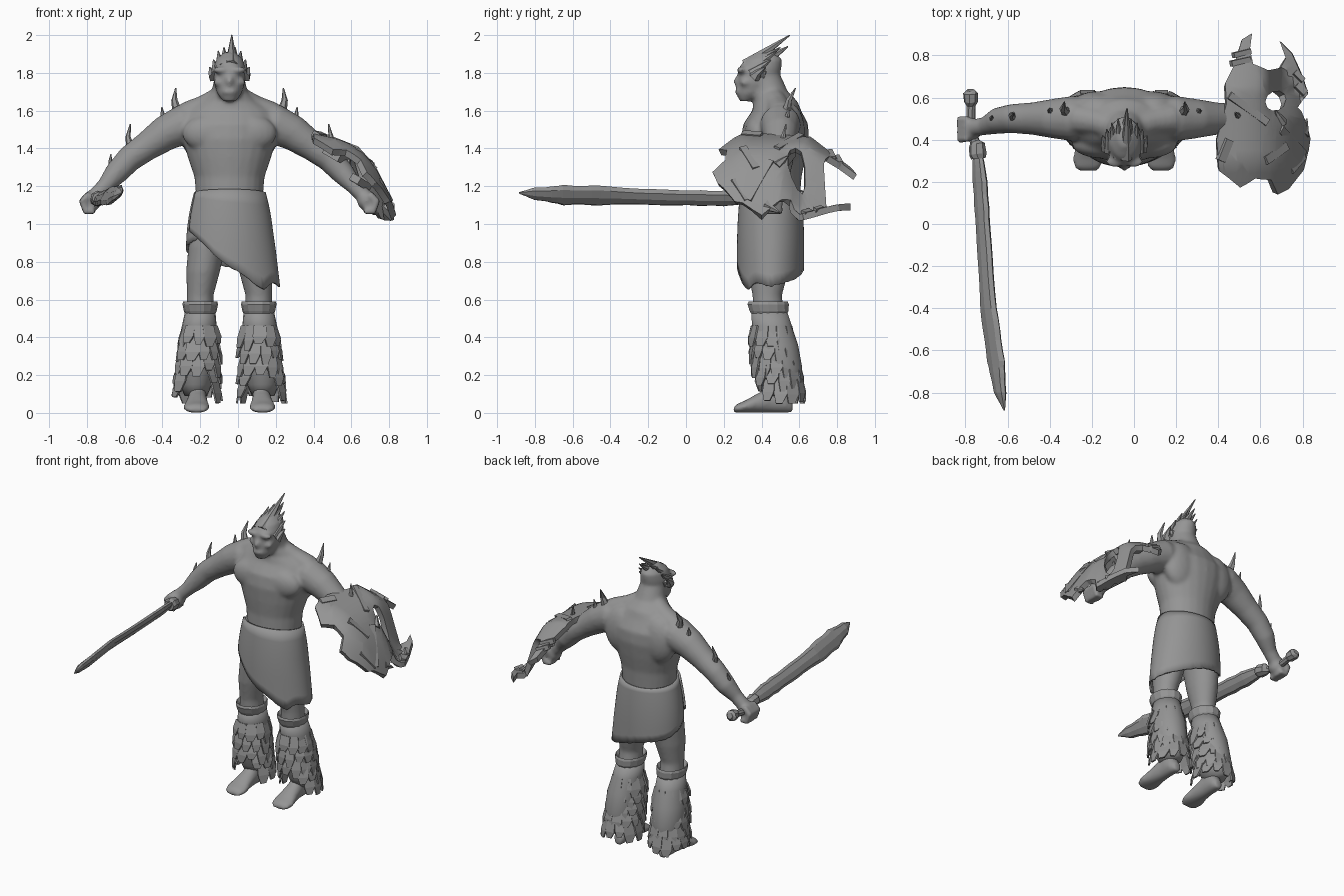
import bpy, bmesh, math, random
from mathutils import Vector as V

random.seed(4)
cube = bpy.data.objects.get("Cube")
if cube:
    bpy.data.objects.remove(cube)

CX = -0.045  # body centre line
grey = bpy.data.materials.new("stone_grey")
grey.use_nodes = True
grey.diffuse_color = (0.3, 0.3, 0.3, 1)
grey.node_tree.nodes["Principled BSDF"].inputs["Base Color"].default_value = grey.diffuse_color


def finish(bm, name, x=0.0, smooth=False):
    bmesh.ops.recalc_face_normals(bm, faces=bm.faces)
    for f in bm.faces:
        f.smooth = smooth
    me = bpy.data.meshes.new(name)
    bm.to_mesh(me)
    bm.free()
    me.materials.append(grey)
    ob = bpy.data.objects.new(name, me)
    bpy.context.collection.objects.link(ob)
    ob.location.x = x
    return ob


def loft(bm, rings, n=16):
    """Skin elliptical rings given as (centre, half axis u, half axis v)."""
    loops = [[bm.verts.new(V(c) + V(u) * math.cos(k * math.tau / n) + V(v) * math.sin(k * math.tau / n))
              for k in range(n)] for c, u, v in rings]
    for a, b in zip(loops, loops[1:]):
        for k in range(n):
            bm.faces.new((a[k], a[k - 1], b[k - 1], b[k]))
    bm.faces.new(loops[0])
    bm.faces.new(loops[-1])


def column(bm, secs, n=24):
    """Sections (z, x, y, half width, half depth)."""
    loft(bm, [((x, y, z), (rx, 0, 0), (0, ry, 0)) for z, x, y, rx, ry in secs], n)


def tube(bm, pts, n=12):
    """Round tube through (x, y, z, radius)."""
    rings = []
    for i, p in enumerate(pts):
        t = V(pts[min(i + 1, len(pts) - 1)][:3]) - V(pts[max(i - 1, 0)][:3])
        u = t.cross(V((0.1, 1, 0.2))).normalized()
        rings.append((p[:3], u * p[3], t.normalized().cross(u) * p[3]))
    loft(bm, rings, n)


def ball(bm, c, r):
    vs = bmesh.ops.create_icosphere(bm, subdivisions=3, radius=1)["verts"]
    for v in vs:
        v.co = V(c) + V(a * b for a, b in zip(v.co, r))


def spike(bm, a, b, r, bend=(0, 0, 0), n=6):
    a, b = V(a), V(b)
    mid = (a + b) / 2 + V(bend)
    tube(bm, [(*a, r), (*mid, r * 0.6), (*b, 0.003)], n)


def box(bm, a, b, w, t, up=(0.5, 0, 0.85)):
    """Plank from a to b, with half width and half thickness."""
    a, b = V(a), V(b)
    side = (b - a).cross(V(up)).normalized()
    top = side.cross(b - a).normalized()
    s = side * w + top * t
    q = side * w - top * t
    ends = [[bm.verts.new(p + d) for d in (s, q, -s, -q)] for p in (a, b)]
    for k in range(4):
        bm.faces.new((ends[0][k], ends[0][k - 1], ends[1][k - 1], ends[1][k]))
    for e in ends:
        bm.faces.new(e)


# Body: torso, head, limbs fused into one skin
bm = bmesh.new()
column(bm, [(.95, 0, .45, .17, .14), (1.15, 0, .455, .178, .15), (1.25, 0, .46, .186, .152),
            (1.35, 0, .465, .22, .168), (1.45, 0, .47, .25, .18), (1.53, 0, .475, .265, .172),
            (1.6, 0, .48, .225, .13), (1.65, 0, .475, .15, .115), (1.7, 0, .445, .095, .095),
            (1.8, 0, .41, .075, .085)])
column(bm, [(1.65, 0, .315, .035, .035), (1.69, 0, .34, .065, .07), (1.75, 0, .38, .084, .11),
            (1.82, 0, .39, .086, .115), (1.87, 0, .41, .072, .10), (1.91, 0, .42, .03, .05)])
ball(bm, (0, .275, 1.755), (.02, .025, .03))
ball(bm, (0, .285, 1.70), (.042, .026, .022))
for s in (-1, 1):
    ball(bm, (s * .045, .295, 1.815), (.045, .028, .018))
    ball(bm, (s * .055, .315, 1.75), (.03, .03, .022))
    ball(bm, (s * .10, .38, 1.48), (.15, .07, .10))
    ball(bm, (s * .13, .55, 1.48), (.13, .08, .16))
    tube(bm, [(s * .05, .46, 1.67, .06), (s * .13, .485, 1.62, .065), (s * .22, .5, 1.575, .075)])
    tube(bm, [(s * x, y, z, r) for x, y, z, r in (
        (.13, .5, 1.52, .1), (.25, .5, 1.525, .108), (.34, .5, 1.48, .094), (.44, .5, 1.41, .077),
        (.53, .5, 1.345, .07), (.60, .49, 1.27, .063), (.66, .465, 1.2, .044), (.72, .455, 1.14, .042))], 16)
    ball(bm, (s * .725, .45, 1.125), (.05, .055, .055))
    for k in range(4):
        y = .405 + .03 * k
        tube(bm, [(s * .74, y, 1.16, .02), (s * .78, y, 1.12, .021), (s * .76, y, 1.065, .02),
                  (s * .715, y, 1.07, .019)], 8)
    column(bm, [(1.0, s * .09, .45, .09, .13), (.88, s * .12, .445, .098, .128), (.75, s * .14, .435, .09, .108),
                (.62, s * .155, .43, .07, .078), (.5, s * .155, .44, .075, .085),
                (.3, s * .165, .47, .07, .08), (.14, s * .17, .48, .05, .06), (.05, s * .17, .49, .048, .06)])
    # Foot, heel to toes
    loft(bm, [((s * x, y, h), (w, 0, 0), (0, 0, h)) for x, y, w, h in (
        (.165, .565, .025, .03), (.168, .53, .045, .055), (.17, .45, .05, .07), (.172, .38, .058, .052),
        (.175, .31, .072, .032), (.175, .27, .066, .024), (.175, .252, .045, .015))])
body = finish(bm, "body", CX, True)
m = body.modifiers.new("fuse", "REMESH")
m.mode = "VOXEL"
m.voxel_size = 0.011
m.use_smooth_shade = True
m = body.modifiers.new("soften", "SMOOTH")
m.iterations = 7

# Crest of broad swept-back spikes
bm = bmesh.new()
for x, y, z in ((.012, .55, 2.0), (.03, .50, 1.935), (.06, .48, 1.915), (.085, .45, 1.87), (.105, .42, 1.83)):
    for s in (-1, 1) if x > .02 else (1,):
        spike(bm, (s * x * .75, .31 + x * .5, 1.845 - x * .6), (s * x, y, z), .036, (0, -.012, -.008))
        spike(bm, (s * x * .7, .40, 1.83 - x * .3), (s * x * .8, y - .01, z - .06), .032, (0, .005, .015))
finish(bm, "head_crest", CX)

# Thorns on shoulders and arms
bm = bmesh.new()
for s in (-1, 1):
    spike(bm, (s * .275, .53, 1.59), (s * .285, .58, 1.72), .028, (s * .012, -.01, 0))
    spike(bm, (s * .33, .53, 1.53), (s * .358, .545, 1.62), .022, (s * .01, 0, 0))
    spike(bm, (s * .52, .5, 1.39), (s * .525, .53, 1.53), .024, (s * .015, 0, 0))
    spike(bm, (s * .615, .49, 1.29), (s * .628, .515, 1.37), .018, (s * .01, 0, 0))
finish(bm, "thorns", CX)

# Wrapped skirt with a slanted hem, overlapping on the right front
hem = ((205, .97), (225, .93), (255, .82), (290, .72), (314, .65), (330, .69), (360, .67),
       (400, .70), (450, .77), (510, .82), (550, .89), (590, .93))
bm = bmesh.new()
prev = None
for i in range(78):
    a = 205 + i * 5
    a0, a1 = next((p, q) for p, q in zip(hem, hem[1:]) if a <= q[0])
    h = a0[1] + (a1[1] - a0[1]) * (a - a0[0]) / (a1[0] - a0[0]) + random.uniform(-.004, .004)
    t = math.radians(a)
    over = .014 * max(0, 1 - i / 45)
    row = []
    for k in range(9):
        z = 1.165 + (h - 1.165) * k / 8 - (.02 * math.sin(t) if k == 0 else 0)
        f = min(1, (1.165 - z) / .3)
        g = f * (2 - f)
        flare = .03 * max(0, math.cos(t)) * max(0, .95 - z) / .25
        row.append(bm.verts.new(((.188 + .042 * g + over + flare) * math.cos(t),
                                 .453 + (.157 + .016 * g + over) * math.sin(t), z)))
    if prev:
        for k in range(8):
            bm.faces.new((prev[k], row[k], row[k + 1], prev[k + 1]))
    prev = row
skirt = finish(bm, "skirt", CX, True)
skirt.modifiers.new("cloth", "SOLIDIFY").thickness = 0.012

# Shaggy leggings: cuff, core and hanging tufts
for s, side in ((-1, "right"), (1, "left")):
    bm = bmesh.new()
    column(bm, [(.525, s * .155, .44, .08, .098), (.54, s * .155, .44, .087, .106), (.575, s * .155, .435, .094, .112),
                (.59, s * .155, .435, .09, .106), (.565, s * .155, .44, .07, .085)], 14)
    finish(bm, side + "_cuff", CX)
    bm = bmesh.new()
    column(bm, [(.54, s * .155, .44, .08, .096), (.46, s * .16, .455, .092, .107), (.36, s * .168, .475, .106, .12),
                (.24, s * .175, .495, .105, .122), (.15, s * .178, .505, .085, .105), (.09, s * .178, .51, .06, .08)], 18)
    finish(bm, side + "_legging", CX, True)
    bm = bmesh.new()
    for tier in range(5):
        top = .46 - tier * .07
        for k in range(12):
            t = (k + tier * .5) * math.tau / 12
            if tier > 2 and math.sin(t) < -.75:
                continue
            out = V((math.cos(t), math.sin(t), 0))
            wide = V((-out.y, out.x, 0)) * random.uniform(.025, .036)
            c = V((s * (.16 + tier * .004), .457 + tier * .011, 0))
            r = .086 + tier * .004
            length = random.uniform(.09, .14)
            a = c + V((out.x * r, out.y * (r + .016), top))
            b = c + V((out.x * (r + .022), out.y * (r + .032), top - length * .6))
            d = c + V((out.x * (r + .03), out.y * (r + .032), max(.05, top - length)))
            vs = [bm.verts.new(p) for p in (a - wide, a + wide, b - wide * 1.1, b + wide * 1.1,
                                            d - wide * .8, d + wide * .3)]
            bm.faces.new((vs[0], vs[1], vs[3], vs[2]))
            bm.faces.new((vs[2], vs[3], vs[5], vs[4]))
    tufts = finish(bm, side + "_tufts", CX)
    tufts.modifiers.new("thick", "SOLIDIFY").thickness = 0.01

# Sword: chipped blade, wrapped neck and grip
keys = ((-.74, .32, 1.135, .036), (-.73, .2, 1.135, .05), (-.71, -.1, 1.14, .05), (-.69, -.4, 1.15, .06),
        (-.655, -.65, 1.153, .066), (-.635, -.8, 1.16, .042), (-.615, -.885, 1.165, .004))
bm = bmesh.new()
rings = []
for a, b in zip(keys, keys[1:]):
    for k in range(5):
        x, y, z, w = (p + (q - p) * k / 5 for p, q in zip(a, b))
        w *= random.uniform(.9, 1.06)
        rings.append(((x, y, z), V((.6, 0, .8)) * w, V((-.8, 0, .6)) * min(.024, w * .5)))
rings.append((keys[-1][:3], (.002, 0, .003), (-.002, 0, .002)))
loft(bm, rings, 8)
finish(bm, "sword_blade")
bm = bmesh.new()
tube(bm, [(-.775, .635, 1.15, .02), (-.775, .62, 1.145, .036), (-.773, .58, 1.14, .034), (-.773, .56, 1.135, .022),
          (-.775, .45, 1.12, .022), (-.755, .39, 1.125, .024), (-.745, .375, 1.13, .038), (-.74, .33, 1.135, .042),
          (-.738, .31, 1.135, .034)], 8)
finish(bm, "sword_grip")


# Shield: curved plate cut from an outline with a round hole
def ramp(t):
    t = min(1, max(0, t))
    return t * t * (3 - 2 * t)


def shell(x, y):
    u = (x - .4) / .42
    z = 1.46 - .08 * u - .33 * abs(u) ** 3.6 - .68 * max(0, y - .64) - .5 * max(0, .3 - y)
    return max(z - .17 * ramp((x - .6) / .1) * ramp((y - .48) / .16), 1.09 - .06 * ramp((.85 - y) / .3))


outline = ((.40, .26), (.39, .40), (.435, .57), (.43, .66), (.47, .74), (.51, .87), (.555, .895), (.545, .82),
           (.56, .75), (.62, .725), (.69, .74), (.72, .79), (.69, .87), (.75, .81), (.80, .70), (.825, .62),
           (.77, .55), (.80, .48), (.825, .40), (.79, .26), (.72, .17), (.67, .145), (.64, .215), (.57, .22),
           (.5, .18), (.44, .23))
hole = [(.66 + .05 * math.cos(k * math.tau / 10), .58 + .05 * math.sin(k * math.tau / 10)) for k in range(10)]
bm = bmesh.new()
edges = []
for ring in (outline, hole):
    vs = [bm.verts.new((x, y, 0)) for x, y in ring]
    edges += [bm.edges.new((vs[k - 1], vs[k])) for k in range(len(vs))]
bmesh.ops.triangle_fill(bm, use_beauty=True, edges=edges)
for axis, start in (((1, 0, 0), .42), ((0, 1, 0), .2)):
    for k in range(14):
        bmesh.ops.bisect_plane(bm, geom=bm.verts[:] + bm.edges[:] + bm.faces[:],
                               plane_co=V(axis) * (start + k * (.03 if axis[0] else .05)), plane_no=axis)
for v in bm.verts:
    v.co.z = shell(v.co.x, v.co.y)
shield = finish(bm, "shield_plate", smooth=True)
m = shield.modifiers.new("thick", "SOLIDIFY")
m.thickness = 0.035
m.offset = 0
m = shield.modifiers.new("edges", "EDGE_SPLIT")

# Planks, bindings and thorns fixed to the shield
bm = bmesh.new()
for x1, y1, x2, y2, w in ((.45, .61, .63, .48, .018), (.62, .30, .72, .37, .02), (.69, .45, .80, .33, .02),
                          (.41, .30, .45, .40, .02), (.46, .76, .55, .78, .014), (.47, .80, .55, .82, .012),
                          (.77, .66, .81, .62, .016), (.74, .25, .80, .32, .015), (.76, .72, .80, .68, .012)):
    box(bm, (x1, y1, shell(x1, y1) + .015), (x2, y2, shell(x2, y2) + .015), w, .016)
box(bm, (.50, .40, 1.38), (.56, .56, 1.36), .05, .03)
box(bm, (.62, .38, 1.24), (.68, .50, 1.20), .03, .02)
spike(bm, (.70, .48, shell(.7, .48)), (.67, .54, 1.36), .03)
spike(bm, (.80, .42, 1.1), (.82, .50, 1.06), .03)
finish(bm, "shield_fittings")
